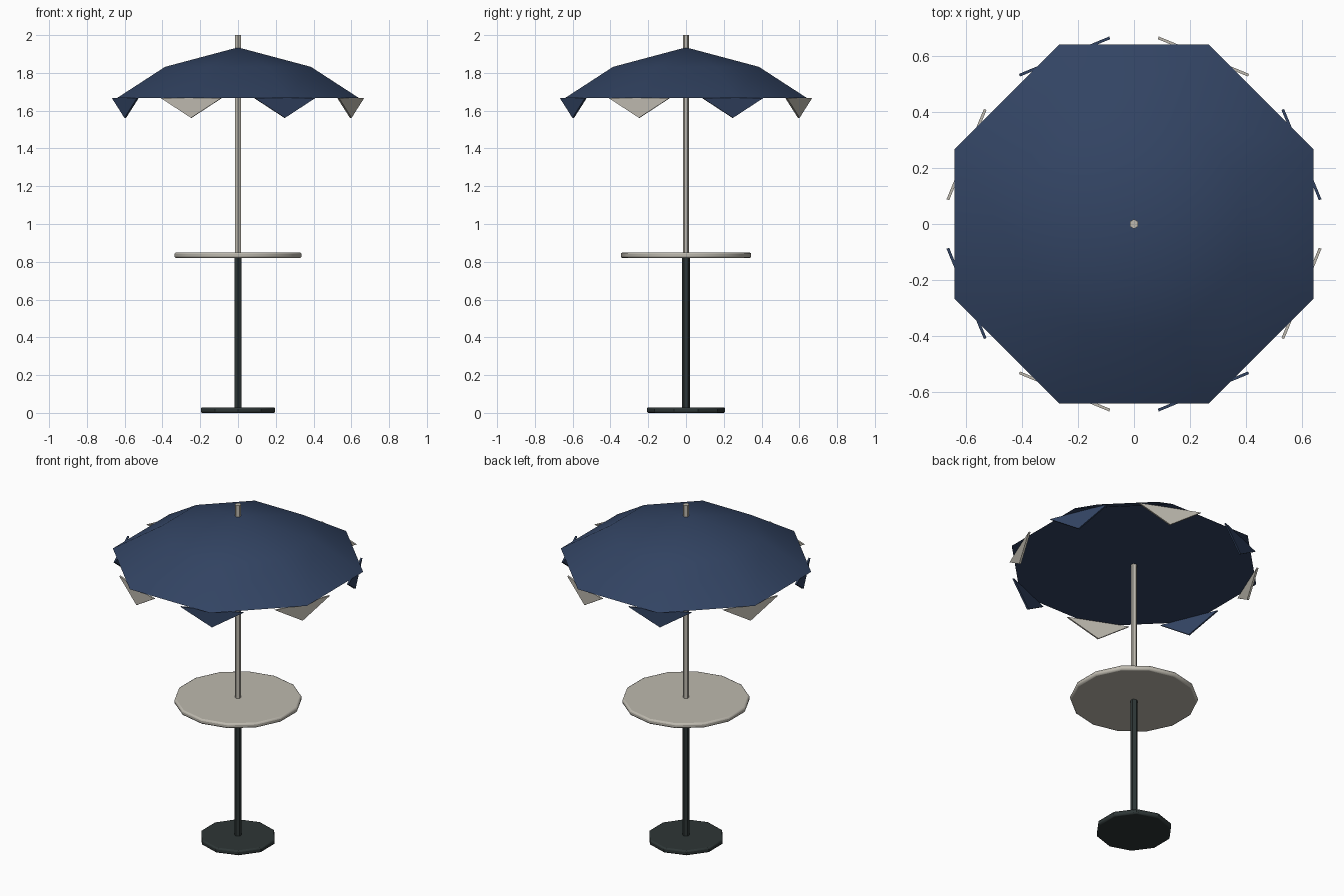
import bpy
import bmesh
from math import cos, sin, pi, radians
from mathutils import Matrix

default = bpy.data.objects.get("Cube")
if default:
    bpy.data.objects.remove(default, do_unlink=True)


def material(name, rgb):
    mat = bpy.data.materials.new(name)
    mat.use_nodes = True
    colour = (*rgb, 1.0)
    mat.diffuse_color = colour
    mat.node_tree.nodes["Principled BSDF"].inputs["Base Color"].default_value = colour
    return mat


NAVY = material("navy_fabric", (0.032, 0.057, 0.124))
CREAM = material("warm_cream", (0.51, 0.485, 0.425))
IRON = material("dark_iron", (0.027, 0.037, 0.037))


def finish(bm, name, mat, bevel=0.0):
    """Turn a bmesh into a shaded object, optionally with softened rims."""
    bmesh.ops.recalc_face_normals(bm, faces=bm.faces)
    mesh = bpy.data.meshes.new(name)
    bm.to_mesh(mesh)
    bm.free()
    obj = bpy.data.objects.new(name, mesh)
    bpy.context.collection.objects.link(obj)
    mesh.materials.append(mat)
    bpy.ops.object.select_all(action="DESELECT")
    obj.select_set(True)
    bpy.context.view_layer.objects.active = obj
    bpy.ops.object.shade_smooth_by_angle(angle=radians(30))
    if bevel:
        mod = obj.modifiers.new("rim_bevel", "BEVEL")
        mod.width = bevel
        mod.segments = 2
        mod.limit_method = "ANGLE"
        mod.angle_limit = radians(65)
    return obj


def lathe(name, rings, sides, start, mat, apex=None, bevel=0.0):
    """Stack (radius, z) polygon rings, closed below and capped or pointed above."""
    bm = bmesh.new()
    loops = []
    for r, z in rings:
        angles = [start + 2 * pi * i / sides for i in range(sides)]
        loops.append([bm.verts.new((r * cos(a), r * sin(a), z)) for a in angles])
    bm.faces.new(loops[0])
    for low, high in zip(loops, loops[1:]):
        for i in range(sides):
            j = (i + 1) % sides
            bm.faces.new((low[i], low[j], high[j], high[i]))
    if apex is None:
        bm.faces.new(loops[-1])
    else:
        tip = bm.verts.new((0, 0, apex))
        for i in range(sides):
            bm.faces.new((loops[-1][i], loops[-1][(i + 1) % sides], tip))
    return finish(bm, name, mat, bevel)


def pennant(name, angle, mat):
    """Thin triangular flap hanging at one corner of the canopy."""
    radius, half_width, half_thick = 0.646, 0.174, 0.005
    top, tip = 1.667, 1.562
    bm = bmesh.new()
    outline = ((-half_width, top), (half_width, top), (0, tip))
    inner, outer = [[bm.verts.new((radius + d, y, z)) for y, z in outline]
                    for d in (-half_thick, half_thick)]
    bm.faces.new(inner)
    bm.faces.new(outer)
    for i in range(3):
        j = (i + 1) % 3
        bm.faces.new((inner[i], inner[j], outer[j], outer[i]))
    bm.transform(Matrix.Rotation(angle, 4, "Z"))
    return finish(bm, name, mat)


# Base and poles
lathe("base_plate", [(0.207, 0), (0.207, 0.029)], 10, pi / 2, IRON, bevel=0.008)
lathe("lower_pole", [(0.02, 0.02), (0.02, 0.83)], 6, pi / 2, IRON)
lathe("upper_pole", [(0.017, 0.83), (0.017, 2.0)], 6, pi / 2, CREAM)

# Table
lathe("table_top", [(0.345, 0.82), (0.345, 0.849)], 14, pi / 2, CREAM, bevel=0.009)

# Canopy with alternating corner flaps
lathe("canopy", [(0.693, 1.667), (0.418, 1.832)], 8, pi / 8, NAVY, apex=1.935)
for k in range(8):
    pennant(f"canopy_flap_{k + 1}", pi / 8 + k * pi / 4, CREAM if k % 2 else NAVY)
